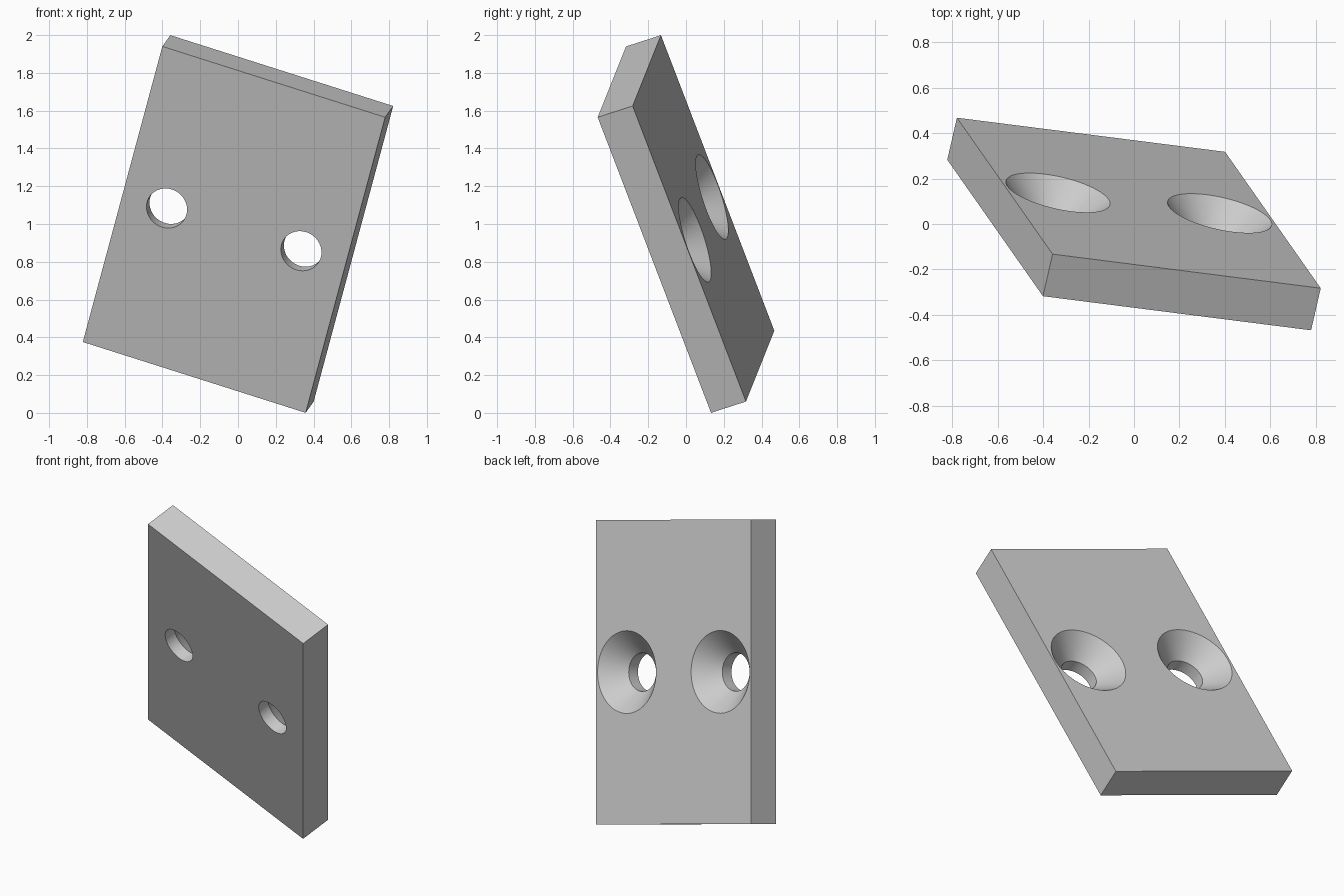
import bpy, bmesh, math
from mathutils import Vector, Matrix

default = bpy.data.objects.get("Cube")
if default:
    bpy.data.objects.remove(default, do_unlink=True)

WIDTH, THICK, HEIGHT = 1.247, 0.199, 1.728
HOLE_R, SINK_R, SPACING = 0.11, 0.235, 0.752

grey = bpy.data.materials.new("plain grey")
grey.use_nodes = True
colour = (0.6, 0.6, 0.6, 1)
grey.diffuse_color = colour
grey.node_tree.nodes["Principled BSDF"].inputs["Base Color"].default_value = colour


def add_object(name, bm):
    mesh = bpy.data.meshes.new(name)
    bmesh.ops.recalc_face_normals(bm, faces=bm.faces)
    bm.to_mesh(mesh)
    bm.free()
    mesh.materials.append(grey)
    obj = bpy.data.objects.new(name, mesh)
    bpy.context.collection.objects.link(obj)
    return obj


def screw_hole_cutter(name, x):
    """Straight bore opening into a 45 degree countersink at the back."""
    back, extra = THICK / 2, 0.02
    profile = [(0, -back - extra), (HOLE_R, -back - extra),
               (HOLE_R, back - (SINK_R - HOLE_R)),
               (SINK_R + extra, back + extra), (0, back + extra)]
    bm = bmesh.new()
    verts = [bm.verts.new((x + r, y, 0)) for r, y in profile]
    edges = [bm.edges.new(pair) for pair in zip(verts, verts[1:])]
    bmesh.ops.spin(bm, geom=verts + edges, cent=(x, 0, 0), axis=(0, 1, 0),
                   angle=math.tau, steps=64)
    bmesh.ops.remove_doubles(bm, verts=bm.verts, dist=0.0001)
    cutter = add_object(name, bm)
    cutter.hide_render = True
    return cutter


# Flat rectangular plate
bm = bmesh.new()
bmesh.ops.create_cube(bm, size=1)
bmesh.ops.scale(bm, vec=(WIDTH, THICK, HEIGHT), verts=bm.verts)
plate = add_object("plate", bm)
bpy.context.view_layer.objects.active = plate

# Two countersunk screw holes
for side in (-1, 1):
    cutter = screw_hole_cutter("hole_cutter", side * SPACING / 2)
    cut = plate.modifiers.new("screw_hole", 'BOOLEAN')
    cut.operation = 'DIFFERENCE'
    cut.solver = 'EXACT'
    cut.object = cutter
    bpy.ops.object.modifier_apply(modifier=cut.name)
    bpy.data.objects.remove(cutter, do_unlink=True)

bpy.ops.object.select_all(action='DESELECT')
plate.select_set(True)
bpy.ops.object.shade_smooth_by_angle(angle=math.radians(30))

# Tilt the plate onto its lower corner
across = Vector((1.18, -0.15, -0.375)).normalized()
up = Vector((0.42, -0.60, 1.565))
back = up.cross(across).normalized()
up = across.cross(back)
turn = Matrix((across, back, up)).transposed().to_4x4()
plate.matrix_world = Matrix.Translation((0, 0, 1)) @ turn
